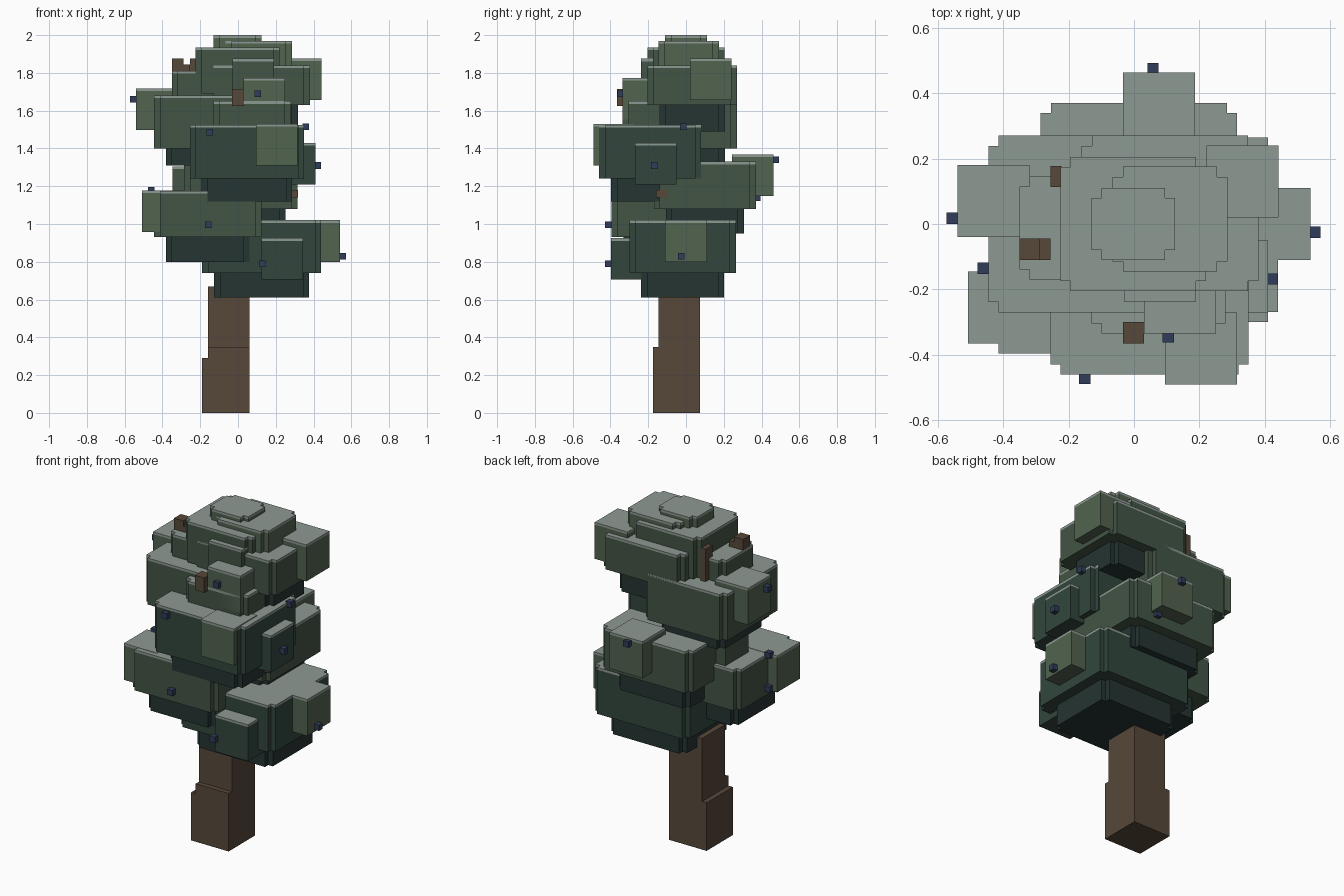
import bpy, bmesh

if "Cube" in bpy.data.objects:
    bpy.data.objects.remove(bpy.data.objects["Cube"])


def material(name, rgb):
    m = bpy.data.materials.new(name)
    m.diffuse_color = (*rgb, 1)
    m.use_nodes = True
    m.node_tree.nodes["Principled BSDF"].inputs["Base Color"].default_value = m.diffuse_color
    return m


CAP = material("frosted_top", (0.27, 0.32, 0.29))
LIGHT = material("needles_light", (0.085, 0.125, 0.08))
MID = material("needles_mid", (0.055, 0.09, 0.06))
DARK = material("needles_dark", (0.032, 0.062, 0.048))
DEEP = material("needles_deep", (0.018, 0.035, 0.032))
BARK = material("bark", (0.095, 0.065, 0.042))
BERRY = material("berry", (0.03, 0.045, 0.10))


def block(name, x, y, z, mat, notch=0.0, cap=False):
    """Box with optional stepped corners and a thin pale top layer."""
    (x0, x1), (y0, y1), (z0, z1) = x, y, z
    n = notch
    if n:
        outline = [(x0 + n, y0), (x1 - n, y0), (x1 - n, y0 + n), (x1, y0 + n),
                   (x1, y1 - n), (x1 - n, y1 - n), (x1 - n, y1), (x0 + n, y1),
                   (x0 + n, y1 - n), (x0, y1 - n), (x0, y0 + n), (x0 + n, y0 + n)]
    else:
        outline = [(x0, y0), (x1, y0), (x1, y1), (x0, y1)]
    levels = [z0, z1 - 0.014, z1] if cap else [z0, z1]
    bm = bmesh.new()
    rings = [[bm.verts.new((px, py, h)) for px, py in outline] for h in levels]
    count = len(outline)
    bm.faces.new(rings[0][::-1])
    bm.faces.new(rings[-1]).material_index = int(cap)
    for k in range(len(rings) - 1):
        for i in range(count):
            j = (i + 1) % count
            f = bm.faces.new((rings[k][i], rings[k][j], rings[k + 1][j], rings[k + 1][i]))
            f.material_index = k
    mesh = bpy.data.meshes.new(name)
    bm.to_mesh(mesh)
    bm.free()
    mesh.materials.append(mat)
    if cap:
        mesh.materials.append(CAP)
    ob = bpy.data.objects.new(name, mesh)
    bpy.context.collection.objects.link(ob)
    return ob


def tier(name, x, y, z, mat, under=None):
    """Foliage mass with a darker inset skirt below it."""
    block(name, x, y, z, mat, 0.031, True)
    if under is not None:
        i = 0.063
        block(name + "_skirt", (x[0] + i, x[1] - i), (y[0] + i, y[1] - i),
              (under, z[0] + 0.05), DEEP if mat != LIGHT else DARK, 0.031)


# Trunk with stepped root flare
block("trunk", (-0.16, 0.06), (-0.145, 0.075), (0, 0.67), BARK)
block("trunk_front_flare", (-0.16, 0.06), (-0.175, -0.14), (0, 0.35), BARK)
block("trunk_side_flare", (-0.19, -0.155), (-0.175, 0.075), (0, 0.29), BARK)

# Main foliage tiers, bottom to top
tier("tier_low_right", (-0.19, 0.44), (-0.30, 0.265), (0.74, 1.02), DARK, 0.61)
tier("tier_low_left", (-0.445, 0.125), (-0.395, 0.14), (0.93, 1.175), MID, 0.80)
tier("tier_back", (-0.285, 0.315), (-0.17, 0.37), (1.08, 1.33), MID, 0.95)
tier("tier_front", (-0.255, 0.35), (-0.46, 0.08), (1.24, 1.525), DARK, 1.12)
tier("tier_upper_left", (-0.445, 0.10), (-0.27, 0.27), (1.40, 1.68), MID, 1.31)
tier("tier_upper_right", (-0.16, 0.38), (-0.205, 0.27), (1.63, 1.84), MID, 1.49)
tier("tier_upper_front", (-0.13, 0.28), (-0.335, -0.02), (1.42, 1.65), MID)
tier("crown_left", (-0.35, 0.0), (-0.17, 0.145), (1.58, 1.81), MID)
tier("crown_base", (-0.225, 0.22), (-0.205, 0.205), (1.69, 1.935), MID)
tier("crown_middle", (-0.065, 0.285), (-0.145, 0.175), (1.75, 1.97), LIGHT)
tier("crown_top", (-0.13, 0.125), (-0.11, 0.11), (1.80, 2.0), LIGHT)

# Cube shaped tufts sticking out of the tiers
for name, lo, mat in [
    ("right_low", (0.32, -0.11, 0.80), LIGHT),
    ("front_low", (0.125, -0.397, 0.705), DARK),
    ("left_low", (-0.507, -0.365, 0.957), LIGHT),
    ("back", (-0.033, 0.243, 1.148), LIGHT),
    ("left_inner", (-0.347, -0.10, 1.085), MID),
    ("front", (0.095, -0.49, 1.31), LIGHT),
    ("right_mid", (0.19, -0.27, 1.21), DARK),
    ("left_high", (-0.54, -0.04, 1.497), LIGHT),
    ("front_high", (0.03, -0.335, 1.553), LIGHT),
    ("right_high", (0.222, 0.02, 1.657), LIGHT),
    ("front_crown", (-0.03, -0.237, 1.655), MID),
]:
    block("tuft_" + name, *[(c, c + 0.22) for c in lo], mat, 0, True)

# Bare twig stubs
block("twig_left", (-0.35, -0.255), (-0.11, -0.045), (1.78, 1.845), BARK)
block("twig_left_tip_a", (-0.35, -0.288), (-0.11, -0.045), (1.80, 1.877), BARK)
block("twig_left_tip_b", (-0.255, -0.222), (0.113, 0.177), (1.66, 1.877), BARK)
block("twig_front", (-0.033, 0.03), (-0.365, -0.30), (1.625, 1.715), BARK)
block("twig_right", (0.25, 0.317), (-0.16, -0.10), (1.14, 1.18), BARK)

# Berries: small cubes set into the foliage
for i, (x, y, z) in enumerate([
    (-0.555, 0.017, 1.66), (0.105, -0.345, 1.69), (-0.15, -0.472, 1.485),
    (0.358, -0.015, 1.515), (0.423, -0.168, 1.31), (0.058, 0.475, 1.34),
    (0.15, 0.377, 1.14), (-0.157, -0.41, 0.997), (0.128, -0.41, 0.79),
    (0.553, -0.025, 0.83), (-0.46, -0.135, 1.178), (-0.46, -0.135, 0.975),
]):
    r = 0.0175
    block(f"berry_{i + 1}", (x - r, x + r), (y - r, y + r), (z - r, z + r), BERRY)
